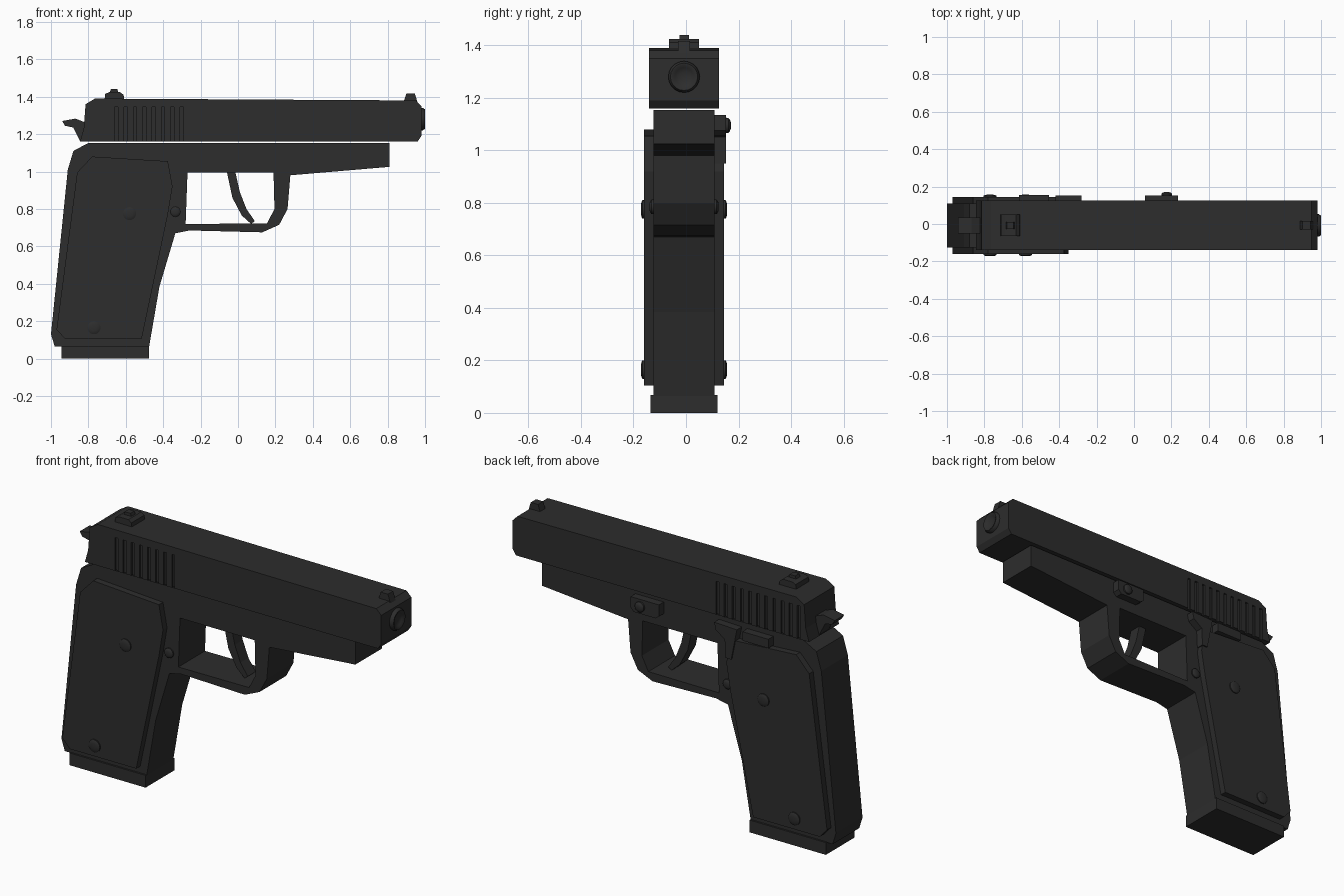
import bpy, bmesh, math
from mathutils import Matrix, Vector

cube = bpy.data.objects.get("Cube")
if cube:
    bpy.data.objects.remove(cube)

MID = -0.0075  # y of the centre plane

black = bpy.data.materials.new("matte_black")
black.use_nodes = True
black.diffuse_color = (0.026, 0.026, 0.026, 1)
bsdf = black.node_tree.nodes["Principled BSDF"]
bsdf.inputs["Base Color"].default_value = black.diffuse_color
bsdf.inputs["Roughness"].default_value = 0.7


def finish(name, bm):
    bmesh.ops.recalc_face_normals(bm, faces=bm.faces)
    mesh = bpy.data.meshes.new(name)
    bm.to_mesh(mesh)
    bm.free()
    mesh.materials.append(black)
    obj = bpy.data.objects.new(name, mesh)
    bpy.context.scene.collection.objects.link(obj)
    return obj


def extrude(bm, profile, y0, y1):
    face = bm.faces.new([bm.verts.new((x, y0, z)) for x, z in profile])
    moved = bmesh.ops.extrude_face_region(bm, geom=[face])["geom"]
    verts = [v for v in moved if isinstance(v, bmesh.types.BMVert)]
    bmesh.ops.translate(bm, verts=verts, vec=(0, y1 - y0, 0))


def prism(name, profile, y0, y1):
    """Side profile in x and z, extruded from y0 to y1 off the centre plane."""
    bm = bmesh.new()
    extrude(bm, profile, MID + y0, MID + y1)
    return finish(name, bm)


def rect(x0, x1, z0, z1):
    return [(x0, z0), (x1, z0), (x1, z1), (x0, z1)]


def lathe(name, profile, origin, axis):
    """Spin (radius, height) points about an axis through the origin."""
    bm = bmesh.new()
    verts = [bm.verts.new((r, 0, h)) for r, h in profile]
    edges = [bm.edges.new(pair) for pair in zip(verts, verts[1:])]
    bmesh.ops.spin(bm, geom=verts + edges, cent=(0, 0, 0), axis=(0, 0, 1),
                   angle=math.tau, steps=20)
    bmesh.ops.remove_doubles(bm, verts=bm.verts, dist=1e-5)
    turn = Vector((0, 0, 1)).rotation_difference(Vector(axis)).to_matrix().to_4x4()
    bm.transform(Matrix.Translation(origin) @ turn)
    obj = finish(name, bm)
    bpy.ops.object.select_all(action="DESELECT")
    bpy.context.view_layer.objects.active = obj
    obj.select_set(True)
    bpy.ops.object.shade_smooth_by_angle(angle=math.radians(40))
    return obj


def stud(name, x, z, side, base, tip, r):
    """Low domed screw head on one side of the body."""
    h = tip - base
    dome = [(r, -0.02), (r, h * 0.5), (r * 0.8, h * 0.8), (r * 0.45, h), (0, h)]
    return lathe(name, dome, (x, MID + side * base, z), (0, side, 0))


def cut(obj, cutter):
    mod = obj.modifiers.new("cut", "BOOLEAN")
    mod.operation = "DIFFERENCE"
    mod.solver = "EXACT"
    mod.object = cutter
    bpy.context.view_layer.objects.active = obj
    bpy.ops.object.modifier_apply(modifier=mod.name)
    bpy.data.objects.remove(cutter)


# Frame with grip and guard
frame = prism("frame", [
    (-1.0, 0.13), (-0.98, 0.065), (-0.475, 0.065), (-0.42, 0.385),
    (-0.335, 0.67), (-0.26, 0.685), (0.13, 0.675), (0.22, 0.715),
    (0.265, 0.8), (0.28, 0.98), (0.81, 1.025), (0.81, 1.153),
    (-0.8, 1.153), (-0.88, 1.11), (-0.91, 1.01)], -0.117, 0.117)
cut(frame, prism("guard_opening", [
    (-0.27, 0.995), (-0.28, 0.72), (0.155, 0.722), (0.195, 0.8),
    (0.19, 0.995)], -0.3, 0.3))

prism("grip_base", rect(-0.945, -0.475, 0, 0.068), -0.127, 0.127)

prism("trigger", [
    (-0.06, 1.0), (-0.015, 1.0), (0.01, 0.89), (0.045, 0.8), (0.09, 0.735),
    (0.07, 0.72), (0.02, 0.765), (-0.03, 0.86)], -0.035, 0.035)

# Slide with shallow grooves on both sides
slide = prism("slide", [
    (-0.845, 1.16), (-0.825, 1.23), (-0.815, 1.36), (-0.765, 1.39),
    (0.95, 1.38), (0.98, 1.35), (0.98, 1.19), (0.96, 1.16)], -0.1325, 0.1325)
grooves = bmesh.new()
for side, start, count in ((-1, -0.66, 8), (1, -0.79, 11)):
    for i in range(count):
        x = start + i * 0.05
        y0, y1 = sorted((MID + side * 0.122, MID + side * 0.2))
        extrude(grooves, rect(x, x + 0.018, 1.1, 1.345), y0, y1)
cut(slide, finish("groove_cutter", grooves))

# Barrel end with a shallow dished face
lathe("muzzle", [(0.06, -0.03), (0.06, 0.008), (0.052, 0.02), (0.046, 0.02),
                 (0.035, 0.011), (0.018, 0.006), (0, 0.005)],
      (0.98, MID, 1.28), (1, 0, 0))

prism("hammer", [
    (-0.94, 1.27), (-0.87, 1.283), (-0.81, 1.26), (-0.81, 1.17),
    (-0.845, 1.165), (-0.88, 1.235), (-0.925, 1.245)], -0.042, 0.042)

# Sights
prism("rear_sight_base", [(-0.715, 1.37), (-0.71, 1.415), (-0.69, 1.424),
                          (-0.63, 1.424), (-0.612, 1.41), (-0.605, 1.37)],
      -0.057, 0.057)
prism("rear_sight_blade", [(-0.69, 1.41), (-0.68, 1.44), (-0.645, 1.44),
                           (-0.635, 1.41)], -0.018, 0.018)
prism("front_sight", [(0.885, 1.37), (0.9, 1.417), (0.945, 1.417),
                      (0.96, 1.37)], -0.023, 0.023)

# Grip panels, screws and frame pins on both sides
panel = [(-0.78, 1.08), (-0.375, 1.055), (-0.35, 0.92), (-0.375, 0.77),
         (-0.515, 0.105), (-0.925, 0.105), (-0.97, 0.155), (-0.86, 0.995)]
for side, label in ((1, "left"), (-1, "right")):
    y0, y1 = sorted((side * 0.11, side * 0.1525))
    prism(label + "_grip_panel", panel, y0, y1)
    stud(label + "_upper_screw", -0.58, 0.775, side, 0.1525, 0.1645, 0.035)
    stud(label + "_lower_screw", -0.77, 0.165, side, 0.1525, 0.1645, 0.035)
    stud(label + "_frame_pin", -0.335, 0.785, side, 0.117, 0.132, 0.027)

# Controls on the left side
prism("slide_stop_lever", [(-0.42, 1.125), (-0.28, 1.13), (-0.29, 1.09),
                           (-0.345, 1.05), (-0.35, 0.95), (-0.385, 0.95)],
      0.1, 0.16)
prism("safety_catch", rect(-0.615, -0.455, 1.075, 1.125), 0.1, 0.162)
prism("takedown_plate", [(0.06, 1.07), (0.08, 1.055), (0.215, 1.055),
                         (0.235, 1.075), (0.235, 1.135), (0.06, 1.135)],
      0.1, 0.16)
stud("takedown_pin", 0.175, 1.095, 1, 0.16, 0.178, 0.028)
